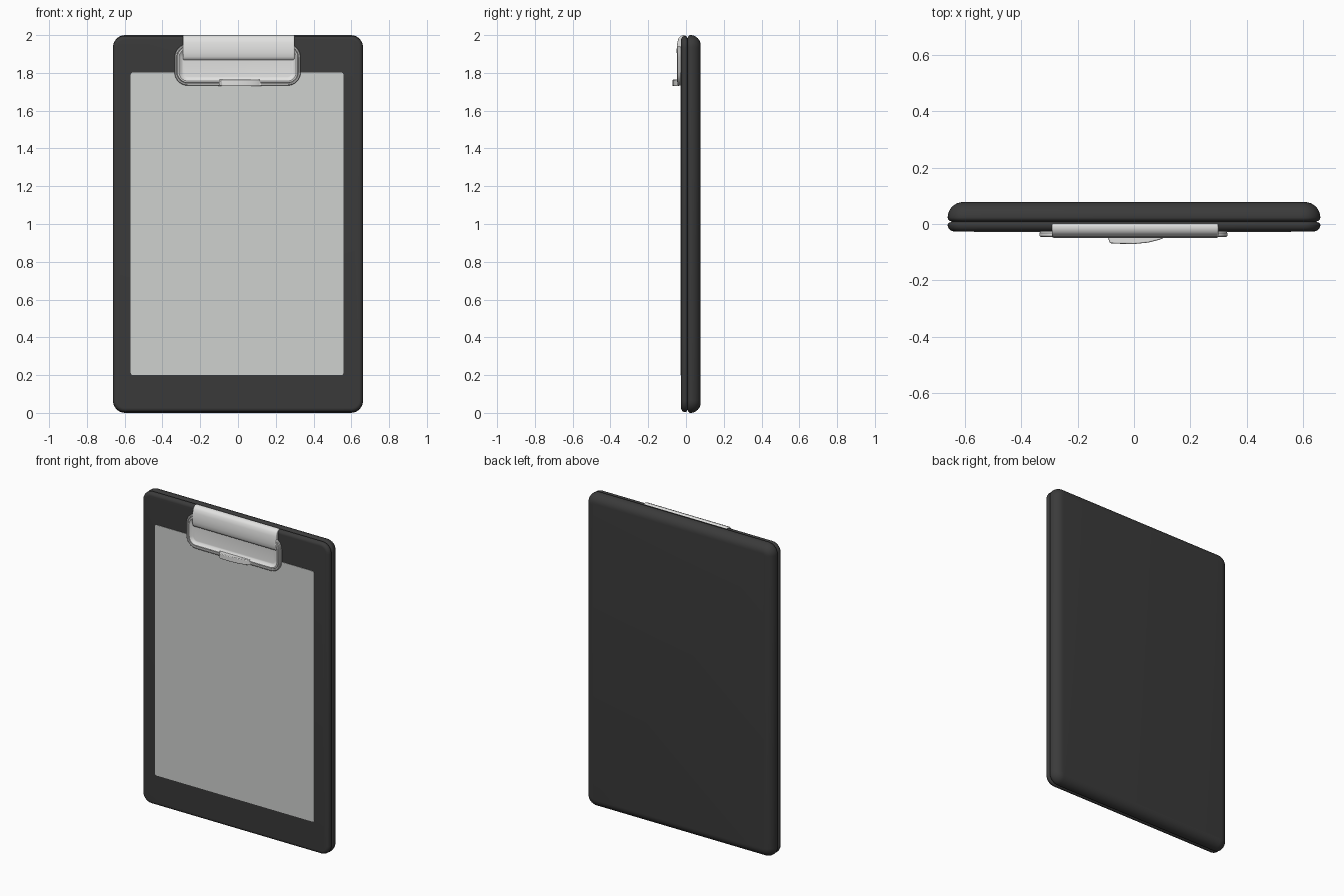
import bpy, bmesh, math

if "Cube" in bpy.data.objects:
    bpy.data.objects.remove(bpy.data.objects["Cube"])


def material(name, rgb):
    m = bpy.data.materials.new(name)
    m.diffuse_color = (*rgb, 1)
    m.use_nodes = True
    m.node_tree.nodes["Principled BSDF"].inputs["Base Color"].default_value = m.diffuse_color
    return m


BOARD = material("charcoal plastic", (0.043, 0.043, 0.043))
PAPER = material("paper grey", (0.62, 0.635, 0.62))
METAL = material("pale metal", (0.76, 0.76, 0.75))


def finish(name, bm, mat, angle=35):
    bmesh.ops.recalc_face_normals(bm, faces=bm.faces)
    me = bpy.data.meshes.new(name)
    bm.to_mesh(me)
    bm.free()
    me.materials.append(mat)
    ob = bpy.data.objects.new(name, me)
    bpy.context.collection.objects.link(ob)
    bpy.ops.object.select_all(action='DESELECT')
    ob.select_set(True)
    bpy.context.view_layer.objects.active = ob
    bpy.ops.object.shade_smooth_by_angle(angle=math.radians(angle))
    return ob


def rounded_rect(x0, x1, z0, z1, r, n=8):
    pts = []
    for k, (cx, cz) in enumerate(((x1 - r, z1 - r), (x0 + r, z1 - r),
                                  (x0 + r, z0 + r), (x1 - r, z0 + r))):
        for i in range(n + 1):
            a = math.pi / 2 * (k + i / n)
            pts.append((cx + r * math.cos(a), cz + r * math.sin(a)))
    return pts


def loft(name, x0, x1, z0, z1, r, profile, mat):
    """Rounded slab: profile is a list of (inset, y) rings, capped at both ends."""
    bm = bmesh.new()
    rings = []
    for d, y in profile:
        pts = rounded_rect(x0 + d, x1 - d, z0 + d, z1 - d, max(r - d, 0.006))
        rings.append([bm.verts.new((x, y, z)) for x, z in pts])
    for a, b in zip(rings, rings[1:]):
        for i in range(len(a)):
            j = (i + 1) % len(a)
            bm.faces.new((a[i], a[j], b[j], b[i]))
    bm.faces.new(rings[0])
    bm.faces.new(rings[-1])
    return finish(name, bm, mat)


def extrude(name, pts, offset, mat, bevel=0.0):
    """Extrude a closed flat outline of 3D points along an offset."""
    bm = bmesh.new()
    face = bm.faces.new([bm.verts.new(p) for p in pts])
    new = bmesh.ops.extrude_face_region(bm, geom=[face])["geom"]
    bmesh.ops.translate(bm, vec=offset,
                        verts=[v for v in new if isinstance(v, bmesh.types.BMVert)])
    ob = finish(name, bm, mat, 40)
    if bevel:
        mod = ob.modifiers.new("soft edges", 'BEVEL')
        mod.width, mod.segments, mod.limit_method = bevel, 3, 'ANGLE'
        mod.angle_limit = math.radians(50)
    return ob


def arc(r, y, sign, n=8):
    """Quarter-round edge ending flat at y; sign gives the facing direction."""
    return [(r - r * math.cos(math.pi / 2 * i / n),
             y - sign * r + sign * r * math.sin(math.pi / 2 * i / n))
            for i in range(n + 1)]


# Board: thick back shell and thin front shell with a seam between them
loft("back_shell", -0.662, 0.662, 0.0, 2.0, 0.065,
     [(0.016, 0.008), (0.006, 0.012), (0.001, 0.018)] + arc(0.055, 0.078, 1), BOARD)
loft("front_shell", -0.662, 0.662, 0.004, 1.996, 0.062,
     [(0.016, 0.009), (0.004, 0.004), (0.0, -0.002)] + arc(0.022, -0.026, -1), BOARD)

# Paper sheet
loft("paper_sheet", -0.568, 0.558, 0.2, 1.802, 0.012,
     [(0, -0.022), (0, -0.0285)], PAPER)

# Clip tray: rimmed dish with a fine groove in the rim
loft("clip_tray", -0.336, 0.332, 1.733, 1.952, 0.07,
     [(0.008, -0.022), (0.0, -0.032), (0.0, -0.042), (0.004, -0.046), (0.010, -0.046),
      (0.013, -0.041), (0.016, -0.046), (0.024, -0.047), (0.031, -0.042),
      (0.040, -0.034), (0.046, -0.033)], METAL)

# Clip roll: curved bar wrapping over the top edge
roll = [(0.004, 1.985), (0.0, 1.998), (-0.015, 2.0), (-0.03, 1.994), (-0.04, 1.982),
        (-0.046, 1.96), (-0.049, 1.93), (-0.049, 1.905), (-0.046, 1.885),
        (-0.041, 1.872), (-0.034, 1.868), (-0.02, 1.868)]
extrude("clip_roll", [(-0.292, y, z) for y, z in roll], (0.592, 0, 0), METAL, 0.006)

# Thumb lip at the bottom of the clip
lip = [(-0.11, -0.036), (-0.092, -0.05), (-0.086, -0.068), (-0.06, -0.07), (0.0, -0.071),
       (0.05, -0.066), (0.09, -0.056), (0.12, -0.044), (0.13, -0.036)]
extrude("thumb_lip", [(x, y, 1.73) for x, y in lip], (0, 0, 0.034), METAL, 0.008)
